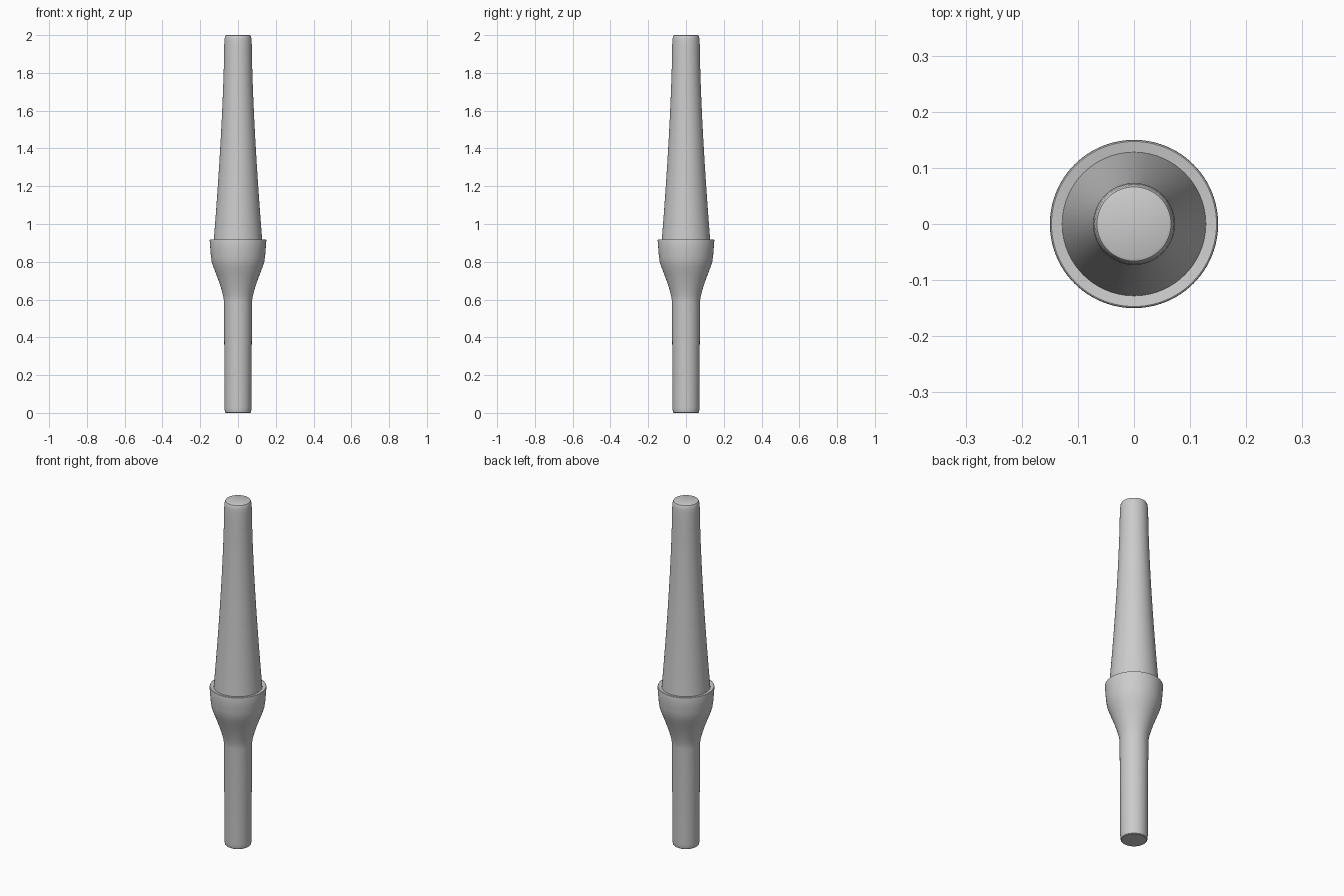
import bpy, bmesh, math

if "Cube" in bpy.data.objects:
    bpy.data.objects.remove(bpy.data.objects["Cube"])

SEGMENTS = 96


def lathe(name, profile):
    """Spin a (radius, z) profile around the z axis into a closed solid."""
    bm = bmesh.new()
    rings = []
    for r, z in profile:
        rings.append([bm.verts.new((r * math.cos(2 * math.pi * i / SEGMENTS),
                                    r * math.sin(2 * math.pi * i / SEGMENTS), z))
                      for i in range(SEGMENTS)])
    for low, high in zip(rings, rings[1:]):
        for i in range(SEGMENTS):
            j = (i + 1) % SEGMENTS
            bm.faces.new((low[i], low[j], high[j], high[i]))
    bm.faces.new(rings[0][::-1])
    bm.faces.new(rings[-1])
    mesh = bpy.data.meshes.new(name)
    bm.to_mesh(mesh)
    bm.free()
    obj = bpy.data.objects.new(name, mesh)
    bpy.context.collection.objects.link(obj)
    bpy.context.view_layer.objects.active = obj
    obj.select_set(True)
    bpy.ops.object.shade_smooth_by_angle(angle=math.radians(35))
    obj.select_set(False)
    return obj


# Straight stem with a softened foot
stem = [(0.064, 0.0), (0.068, 0.003), (0.070, 0.010), (0.071, 0.03), (0.074, 0.585)]

# Flared collar: concave at the neck, convex towards the rim
collar = [(0.076, 0.605), (0.080, 0.625), (0.088, 0.655), (0.101, 0.695),
          (0.117, 0.738), (0.131, 0.774), (0.139, 0.80), (0.143, 0.825),
          (0.146, 0.86), (0.150, 0.914), (0.149, 0.918), (0.147, 0.919)]

# Long post, tapering in a slight concave curve from the ledge to the tip
post = []
for i in range(17):
    t = i / 16
    post.append((0.073 + 0.055 * (1 - t) ** 1.5, 0.916 + t * (1.95 - 0.916)))
tip = [(0.0715, 1.975), (0.069, 1.992), (0.066, 1.998), (0.062, 2.0)]

lathe("tapered_post_with_collar", stem + collar + post + tip)
